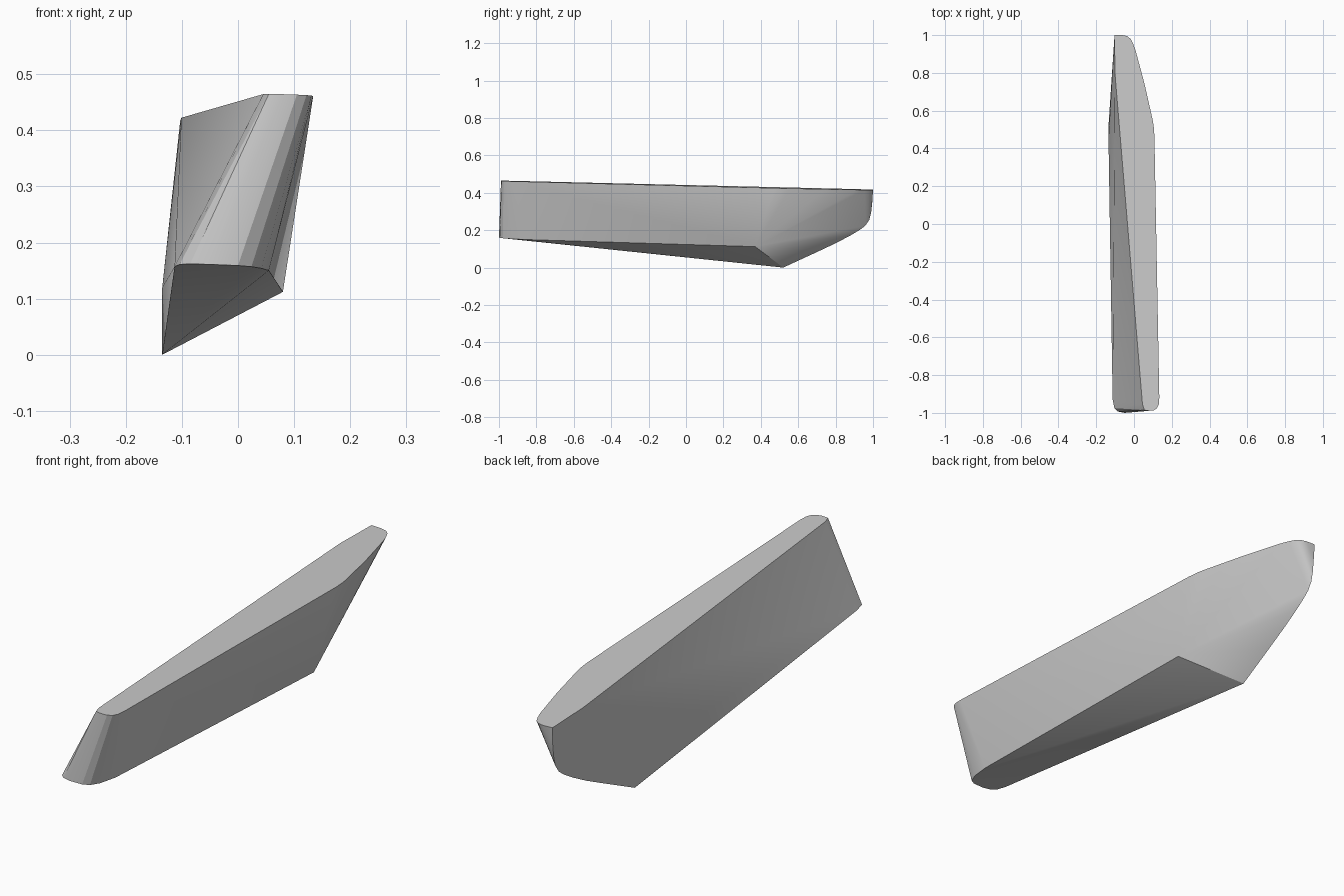
import bpy, bmesh, math

if "Cube" in bpy.data.objects:
    bpy.data.objects.remove(bpy.data.objects["Cube"])


def deck(x, y):
    """Point on the gently sloping flat top."""
    return (x, y, 0.4405 - 0.0265 * y - 0.03 * x)


def keel(y, z):
    """Point on the curved lower rear edge of the left side."""
    return (-0.135 + 0.034 * (y - 0.52) / 0.48, y, z)


# Flat top outline
top = [deck(x, y) for x, y in (
    (-0.101, 0.80), (-0.103, 1.0), (-0.06, 1.0), (-0.035, 0.994), (-0.018, 0.98),
    (-0.005, 0.955), (0.008, 0.92), (0.055, 0.745), (0.098, 0.555), (0.104, 0.52),
    (0.108, 0.47), (0.134, -0.92), (0.131, -0.955), (0.122, -0.975), (0.105, -0.986),
    (0.08, -0.989), (0.055, -0.985), (0.045, -0.955))]

# Rounded lower front edge
front = [(0.055, -0.86, 0.15), (0.042, -0.94, 0.154), (0.024, -0.98, 0.157),
         (0.0, -0.995, 0.159), (-0.05, -1.0, 0.161), (-0.085, -0.993, 0.162),
         (-0.104, -0.975, 0.161), (-0.113, -0.93, 0.157)]

# Lower rear curve, low point and side corners
rear = [keel(y, z) for y, z in (
    (0.70, 0.083), (0.80, 0.13), (0.88, 0.172), (0.93, 0.202), (0.96, 0.225),
    (0.98, 0.255), (0.99, 0.295), (0.996, 0.35))]
corners = [(-0.135, 0.52, 0.0), (-0.135, 0.45, 0.12), (0.08, 0.37, 0.112)]

# Faceted solid stretched over the outlines
bm = bmesh.new()
for p in top + front + rear + corners:
    bm.verts.new(p)
res = bmesh.ops.convex_hull(bm, input=bm.verts[:])
loose = [v for v in bm.verts if not v.link_faces]
bmesh.ops.delete(bm, geom=loose, context='VERTS')
bmesh.ops.dissolve_limit(bm, angle_limit=math.radians(0.5),
                         verts=bm.verts[:], edges=bm.edges[:])
bmesh.ops.recalc_face_normals(bm, faces=bm.faces[:])
mesh = bpy.data.meshes.new("wedge_body")
bm.to_mesh(mesh)
bm.free()

body = bpy.data.objects.new("wedge_body", mesh)
bpy.context.collection.objects.link(body)
bpy.context.view_layer.objects.active = body
body.select_set(True)
bpy.ops.object.shade_smooth_by_angle(angle=math.radians(20))
